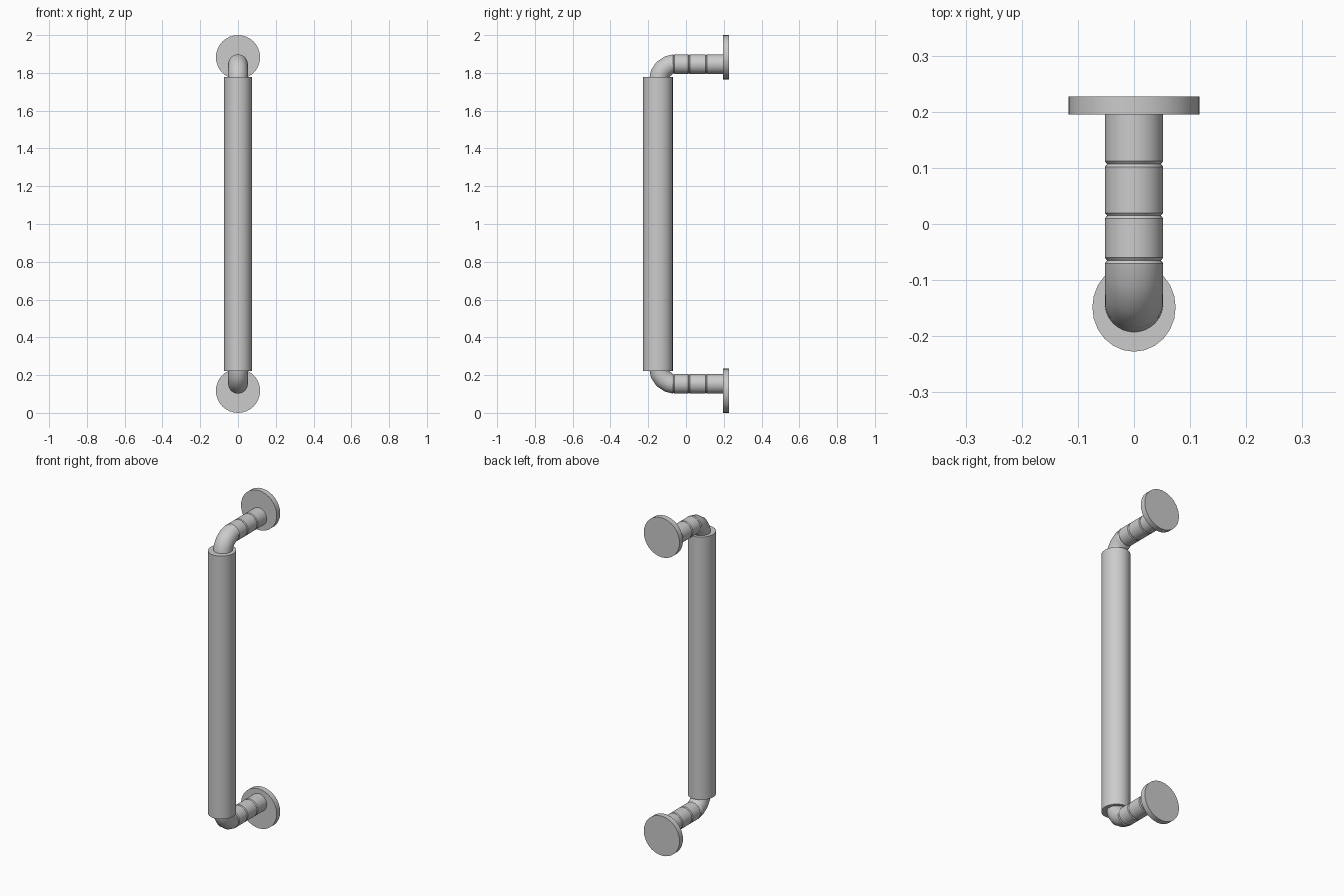
import bpy, bmesh, math
from mathutils import Vector

if "Cube" in bpy.data.objects:
    bpy.data.objects.remove(bpy.data.objects["Cube"])

PIPE_Y, PIPE_Z, PIPE_R = -0.144, 1.846, 0.052
BEND = 0.085
BEND_STEPS = 4


def finish(bm, name):
    bmesh.ops.recalc_face_normals(bm, faces=bm.faces)
    me = bpy.data.meshes.new(name)
    bm.to_mesh(me)
    bm.free()
    ob = bpy.data.objects.new(name, me)
    bpy.context.collection.objects.link(ob)
    bpy.ops.object.select_all(action='DESELECT')
    ob.select_set(True)
    bpy.context.view_layer.objects.active = ob
    bpy.ops.object.shade_smooth_by_angle(angle=math.radians(35))
    return ob


def sweep(name, stations, sides, squash=1.0):
    """Skin rings along a path in the YZ plane; station = (y, z, tangent angle, radius)."""
    bm = bmesh.new()
    rings = []
    for y, z, ang, r in stations:
        normal = Vector((0, -math.sin(ang), math.cos(ang)))
        ring = []
        for i in range(sides):
            a = 2 * math.pi * i / sides
            p = Vector((0, y, z)) + Vector((r * squash * math.cos(a), 0, 0)) + normal * r * math.sin(a)
            ring.append(bm.verts.new(p))
        rings.append(ring)
    for a, b in zip(rings, rings[1:]):
        for i in range(sides):
            j = (i + 1) % sides
            bm.faces.new((a[i], a[j], b[j], b[i]))
    bm.faces.new(rings[0])
    bm.faces.new(rings[-1])
    return finish(bm, name)


def mirrored(z, ang, flip):
    return (2 - z, -ang) if flip else (z, ang)


# Elbow pipe: vertical stub, faceted bend, then straight run with shallow grooves
arm = [(PIPE_Y, PIPE_Z - BEND - 0.06, math.pi / 2, PIPE_R)]
for k in range(BEND_STEPS + 1):
    t = math.pi / 2 * k / BEND_STEPS
    arm.append((PIPE_Y + BEND - BEND * math.cos(t),
                PIPE_Z - BEND + BEND * math.sin(t), math.pi / 2 - t, PIPE_R))
arm.pop()
for g in (-0.065, 0.015, 0.107):
    for dy, r in ((-0.005, PIPE_R), (0, PIPE_R - 0.004), (0.005, PIPE_R)):
        arm.append((g + dy, PIPE_Z, 0, r))
arm.append((0.2, PIPE_Z, 0, PIPE_R))

# Wall plate
plate = [(0.195, 1.883, 0, 0.117), (0.2275, 1.883, 0, 0.117)]

for end, flip in (("upper", False), ("lower", True)):
    for part, path, sides in (("elbow_pipe", arm, 32), ("wall_plate", plate, 32)):
        sweep(f"{end}_{part}", [(y, *mirrored(z, a, flip), r) for y, z, a, r in path], sides)

# Grip sleeve
sweep("grip_sleeve", [(-0.1485, 0.222, math.pi / 2, 0.079),
                      (-0.1485, 1.778, math.pi / 2, 0.079)], 24, squash=0.94)
